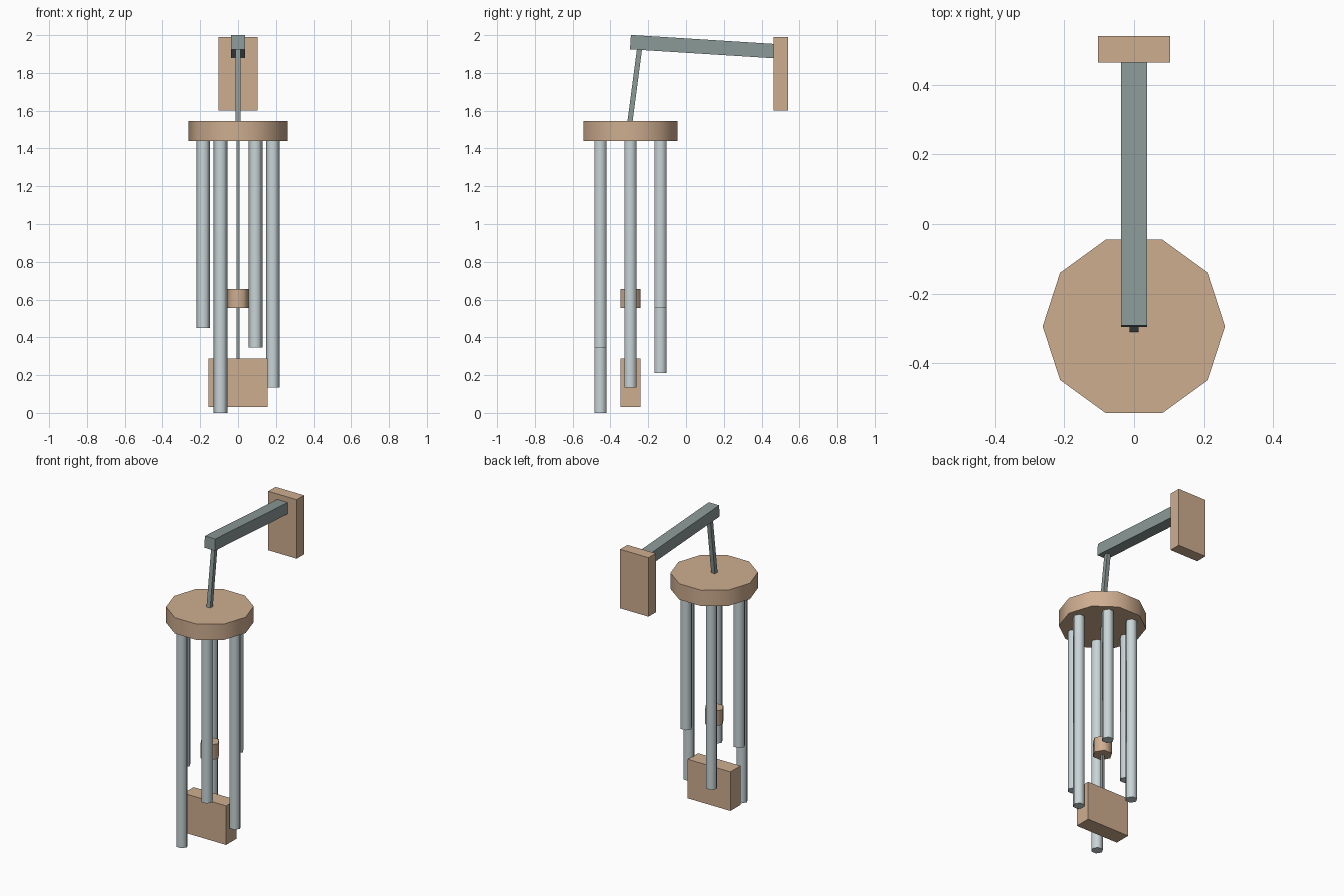
import bpy, math
from mathutils import Vector

if "Cube" in bpy.data.objects:
    bpy.data.objects.remove(bpy.data.objects["Cube"])


def material(name, rgb):
    m = bpy.data.materials.new(name)
    m.diffuse_color = (*rgb, 1)
    m.use_nodes = True
    m.node_tree.nodes["Principled BSDF"].inputs["Base Color"].default_value = m.diffuse_color
    return m


WOOD = material("light wood", (0.62, 0.42, 0.28))
IRON = material("grey green metal", (0.26, 0.32, 0.31))
TUBE = material("pale metal", (0.58, 0.66, 0.68))
CY = -0.294  # y of the hanging axis


def box(name, mat, size, loc, rx=0.0):
    bpy.ops.mesh.primitive_cube_add(size=1, location=loc, rotation=(rx, 0, 0))
    o = bpy.context.object
    o.name = name
    o.scale = size
    bpy.ops.object.transform_apply(location=False, rotation=False, scale=True)
    o.data.materials.append(mat)
    return o


def prism(name, mat, sides, r, x, y, z0, z1):
    # upright prism with a corner pointing along +x, smooth round the side
    bpy.ops.mesh.primitive_cylinder_add(vertices=sides, radius=r, depth=z1 - z0,
                                        location=(x, y, (z0 + z1) / 2))
    o = bpy.context.object
    o.name = name
    o.rotation_euler.z = math.pi / 2
    bpy.ops.object.transform_apply(location=False, rotation=True, scale=False)
    o.data.materials.append(mat)
    bpy.ops.object.shade_smooth_by_angle(angle=math.radians(65))
    return o


def beam(name, mat, width, a, b):
    # square bar between two (y, z) points in the x = 0 plane
    a, b = Vector(a), Vector(b)
    d, c = b - a, (a + b) / 2
    return box(name, mat, (width, d.length, width), (0, c.x, c.y),
               math.atan2(d.y, d.x))


# wall plate, sloping arm and hanger rod
box("wall_plate", WOOD, (0.208, 0.076, 0.39), (0, 0.502, 1.795))
beam("arm", IRON, 0.076, (-0.294, 1.963), (0.49, 1.914))
beam("hanger_rod", IRON, 0.027, (-0.243, 1.95), (-0.298, 1.53))

# ten-sided top disc
prism("top_disc", WOOD, 10, 0.262, 0, CY, 1.44, 1.545)

# six chime tubes of differing length: angle -> bottom height
bottoms = {0: 0.135, 60: 0.555, 120: 0.21, 180: 0.45, 240: 0.0, 300: 0.345}
for ang, z in bottoms.items():
    t = math.radians(ang)
    prism(f"chime_tube_{ang}", TUBE, 6, 0.037, 0.184 * math.cos(t),
          CY + 0.184 * math.sin(t), z, 1.445)

# centre cord with striker and wind paddle
box("cord", IRON, (0.016, 0.016, 1.2), (0, CY, 0.86))
prism("striker", WOOD, 6, 0.061, 0, CY, 0.555, 0.655)
box("wind_paddle", WOOD, (0.312, 0.106, 0.258), (0, CY, 0.16))
